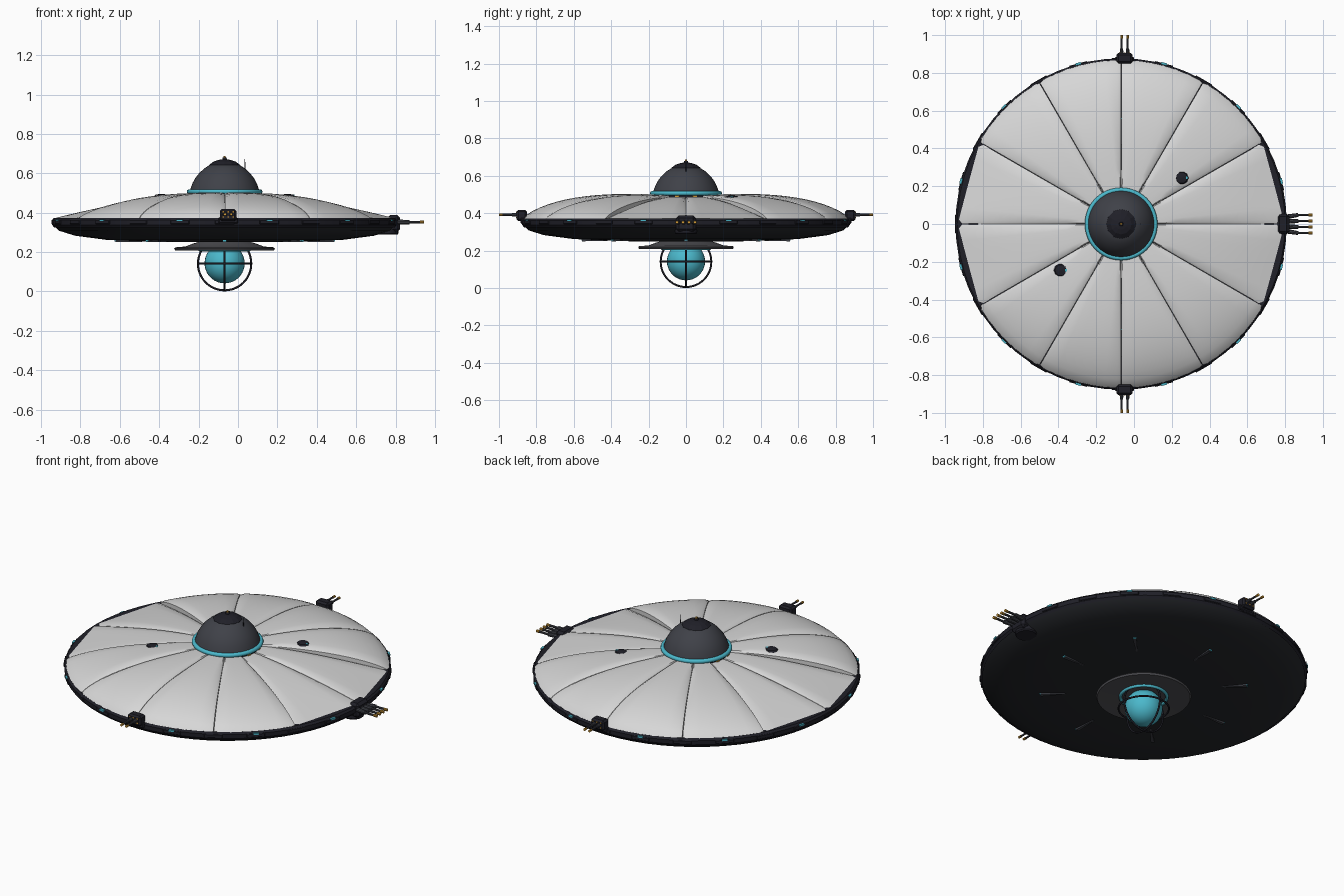
import bpy, bmesh, math
from mathutils import Matrix, Vector

if "Cube" in bpy.data.objects:
    bpy.data.objects.remove(bpy.data.objects["Cube"])

CX = -0.068          # saucer axis
TAU = 2 * math.pi


def mat(name, r, g, b):
    m = bpy.data.materials.new(name)
    m.diffuse_color = (r, g, b, 1)
    m.use_nodes = True
    m.node_tree.nodes["Principled BSDF"].inputs["Base Color"].default_value = m.diffuse_color
    return m


WHITE = mat("panel_white", .68, .68, .68)
BLACK = mat("rim_black", .014, .014, .021)
CHAR = mat("underside_charcoal", .019, .021, .025)
SLATE = mat("dome_slate", .05, .053, .065)
GREY = mat("dish_grey", .085, .085, .095)
TEAL = mat("light_teal", .07, .48, .6)
ORANGE = mat("tip_orange", .65, .33, .04)


def finish(bm, name, material, smooth=35):
    bmesh.ops.recalc_face_normals(bm, faces=bm.faces)
    me = bpy.data.meshes.new(name)
    bm.to_mesh(me)
    bm.free()
    ob = bpy.data.objects.new(name, me)
    bpy.context.collection.objects.link(ob)
    me.materials.append(material)
    if smooth:
        bpy.ops.object.select_all(action='DESELECT')
        ob.select_set(True)
        bpy.context.view_layer.objects.active = ob
        bpy.ops.object.shade_smooth_by_angle(angle=math.radians(smooth))
    return ob


def lathe(name, pts, material, n=48, at=(CX, 0), smooth=35, closed=False):
    """Revolve (radius, z) points around a vertical axis."""
    bm = bmesh.new()
    vs = [bm.verts.new((at[0] + r, at[1], z)) for r, z in pts]
    pairs = list(zip(vs, vs[1:])) + ([(vs[-1], vs[0])] if closed else [])
    es = [bm.edges.new(p) for p in pairs]
    bmesh.ops.spin(bm, geom=vs + es, cent=(at[0], at[1], 0), axis=(0, 0, 1),
                   angle=TAU, steps=n, use_merge=True)
    bmesh.ops.remove_doubles(bm, verts=bm.verts, dist=1e-5)
    return finish(bm, name, material, smooth)


def torus(name, z, R, r, material, rot=Matrix(), n=48, m=10):
    pts = [(R + r * math.cos(k * TAU / m), r * math.sin(k * TAU / m)) for k in range(m)]
    ob = lathe(name, pts, material, n, at=(0, 0), smooth=60, closed=True)
    ob.data.transform(Matrix.Translation((CX, 0, z)) @ rot)
    return ob


def boxes(name, mats, size, material, bevel=0):
    """One object made of equal boxes, each placed by a matrix."""
    bm = bmesh.new()
    for m in mats:
        bmesh.ops.create_cube(bm, size=1, matrix=m @ Matrix.Diagonal((*size, 1)))
    if bevel:
        bmesh.ops.bevel(bm, geom=bm.edges[:], offset=bevel, segments=1, affect='EDGES')
    return finish(bm, name, material, 0)


def rods(name, pairs, r1, r2, material, n=10):
    """Cylinders between point pairs."""
    bm = bmesh.new()
    for a, b in pairs:
        a, b = Vector(a), Vector(b)
        d = b - a
        m = Matrix.Translation((a + b) / 2) @ d.to_track_quat('Z', 'Y').to_matrix().to_4x4()
        bmesh.ops.create_cone(bm, cap_ends=True, segments=n, radius1=r1, radius2=r2,
                              depth=d.length, matrix=m)
    return finish(bm, name, material)


def polar(deg, r, z):
    return (Matrix.Translation((CX, 0, 0)) @ Matrix.Rotation(math.radians(deg), 4, 'Z')
            @ Matrix.Translation((r, 0, z)))


# Upper hull: twelve puffed panels; those beside the x axis are lower with chord edges
bm = bmesh.new()
US = [-1, -1, -.9, -.6, -.3, 0, .3, .6, .9, 1, 1]
NT = 14
for p in range(12):
    mid = 15 + 30 * p
    low = p in (0, 5, 6, 11)
    grid = []
    for i, u in enumerate(US):
        th = math.radians(mid + 14.9 * u)
        edge = .868 * (math.cos(math.radians(15)) / math.cos(math.radians(15 * u)) if low else 1)
        w = 0 if low else abs(math.sin(th))
        row = []
        for j in range(NT + 1):
            t = 1 - (1 - j / NT) ** 1.4
            r = .15 + (edge - .15) * t
            hn = .372 + .128 * (1 - t ** 3) ** .7
            hx = .372 + .116 * (1 - t ** 1.5)
            z = hx + (hn - hx) * w + .028 * (1 - u ** 4) * t * (1 - t) - .006 * (abs(u) == 1)
            if i in (0, len(US) - 1):
                z = min(z, max(.36, z - .04))     # side skirt
            row.append(bm.verts.new((CX + r * math.cos(th), r * math.sin(th), z)))
        v = row[-1].co
        row.append(bm.verts.new((v.x, v.y, .355)))  # outer skirt
        grid.append(row)
    for a, b in zip(grid, grid[1:]):
        for j in range(NT + 1):
            bm.faces.new((a[j], b[j], b[j + 1], a[j + 1]))
finish(bm, "upper_hull_panels", WHITE, 40)

# Lower hull and rim band
lathe("lower_hull", [(0, .25), (.3, .25), (.6, .262), (.76, .283), (.84, .308), (.868, .335)],
      CHAR, 64)
lathe("rim_band", [(.866, .325), (.876, .338), (.877, .362), (.868, .373), (.8, .372), (.7, .355)],
      BLACK, 64)
boxes("rim_plates", [polar(a * 15, .874, .352) for a in range(24)], (.012, .1, .022), BLACK, .003)
boxes("rim_lights", [polar(15 + 30 * k, .877, .362) for k in range(12)], (.014, .03, .009), TEAL)

# Underside radial fins with teal ends
bm = bmesh.new()
for k in range(8):
    vs = bmesh.ops.create_cube(bm, size=1)['verts']
    for v in vs:
        out = v.co.x > 0
        v.co = Vector((.555 if out else .42, v.co.y * (.02 if out else .008),
                       .272 if v.co.z > 0 else (.25 if out else .252)))
        v.co = polar(45 * k, 0, 0) @ v.co
finish(bm, "underside_fins", SLATE, 0)
boxes("fin_lights", [polar(45 * k, .556, .26) for k in range(8)], (.008, .018, .014), TEAL)

# Lower dish, collar, lamp globe and ring cage
lathe("lower_dish", [(.13, .252), (.16, .243), (.2, .228), (.25, .224), (.256, .217),
                     (.25, .208), (.14, .215), (0, .22)], GREY)
torus("globe_collar", .212, .125, .009, TEAL)
bm = bmesh.new()
bmesh.ops.create_uvsphere(bm, u_segments=32, v_segments=18, radius=.102,
                          matrix=Matrix.Translation((CX, 0, .143)))
finish(bm, "lamp_globe", TEAL, 60)
for name, rot in (("cage_ring_flat", Matrix()),
                  ("cage_ring_front", Matrix.Rotation(math.pi / 2, 4, 'X')),
                  ("cage_ring_side", Matrix.Rotation(math.pi / 2, 4, 'Y'))):
    torus(name, .141, .1355, .0052, BLACK, rot, m=8)

# Dome, trim ring, cap and antenna
lathe("dome_neck", [(.16, .46), (.178, .485), (.178, .5)], BLACK)
torus("dome_trim_ring", .507, .18, .0125, TEAL)
lathe("dome", [(.178, .505), (.172, .525), (.163, .55), (.148, .577), (.128, .602),
               (.104, .624), (.078, .641), (.04, .652), (0, .655)], SLATE)
lathe("dome_cap", [(.08, .636), (.077, .644), (.055, .66), (.03, .668), (.012, .671),
                   (.01, .68), (0, .68)], BLACK, 12, smooth=0)
rods("cap_tip", [((CX, 0, .678), (CX, 0, .688))], .007, .005, ORANGE)
rods("antenna", [((.035, 0, .605), (.035, 0, .672))], .0025, .002, BLACK, 6)
boxes("neck_lights", [polar(15 + 30 * k, .18, .49) for k in range(12)], (.008, .022, .009), ORANGE)

# Two small roof turrets
for name, s in (("turret_back", 1), ("turret_front", -1)):
    c = (CX + .32 * s, .245 * s)
    lathe(name, [(.042, .455), (.042, .478), (.03, .492), (0, .496)], BLACK, 10, c, 0)
    boxes(name + "_light", [Matrix.Translation((c[0] + .028, c[1], .489))],
          (.012, .012, .008), TEAL)

# Side twin guns
for name, s in (("gun_left", 1), ("gun_right", -1)):
    boxes(name + "_mount", [Matrix.Translation((-.05, s * .878, .388))], (.085, .055, .06),
          BLACK, .01)
    boxes(name + "_base", [Matrix.Translation((-.05, s * .865, .36))], (.1, .04, .03), BLACK, .005)
    xs = (-.066, -.034)
    rods(name + "_sleeves", [((x, s * .89, .392), (x, s * .93, .392)) for x in xs],
         .011, .009, SLATE)
    rods(name + "_barrels", [((x, s * .92, .392), (x, s * .985, .392)) for x in xs],
         .0055, .0055, SLATE)
    rods(name + "_tips", [((x, s * .982, .392), (x, s * 1, .392)) for x in xs],
         .007, .007, ORANGE)
    boxes(name + "_studs", [Matrix.Translation((x, s * .905, z)) for x in (-.075, -.05, -.025)
                            for z in (.378, .405)], (.008, .006, .006), ORANGE)

# Large four barrel gun at +x
lathe("main_gun_base", [(0, .288), (.055, .288), (.06, .295), (.06, .36), (0, .36)],
      BLACK, 20, (.755, 0))
boxes("main_gun_mount", [Matrix.Translation((.79, 0, .345))], (.065, .105, .085), BLACK, .014)
ys = (-.048, -.016, .016, .048)
rods("main_gun_sleeves", [((.81, y * .8, .352), (.87, y, .352)) for y in ys], .013, .011, SLATE)
rods("main_gun_barrels", [((.86, y, .352), (.93, y, .352)) for y in ys], .0065, .0065, SLATE)
rods("main_gun_tips", [((.925, y, .352), (.945, y, .352)) for y in ys], .008, .008, ORANGE)
